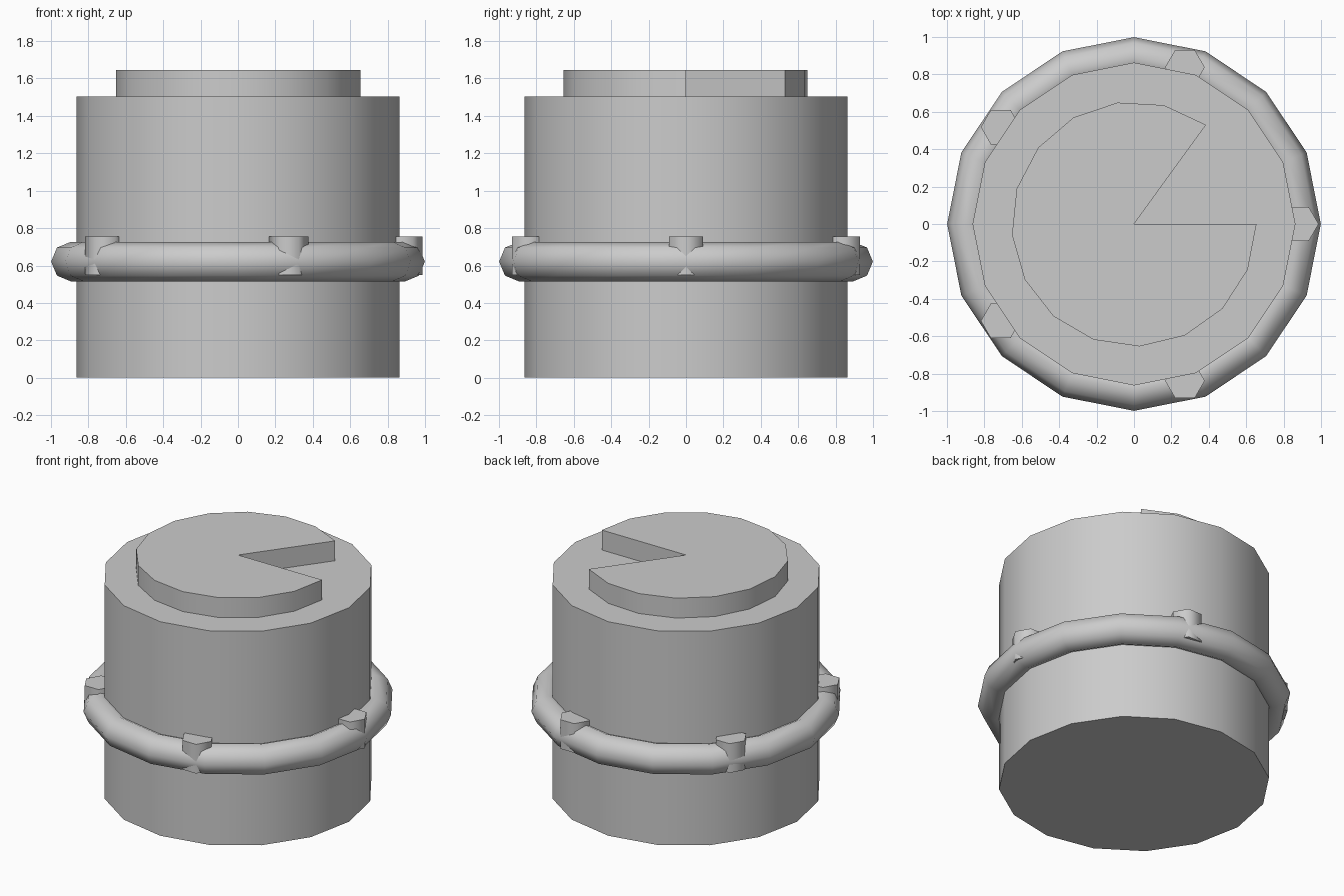
import bpy, bmesh, math

if "Cube" in bpy.data.objects:
    bpy.data.objects.remove(bpy.data.objects["Cube"])

grey = bpy.data.materials.new("light_grey")
grey.diffuse_color = (0.6, 0.6, 0.6, 1)
grey.use_nodes = True
grey.node_tree.nodes["Principled BSDF"].inputs["Base Color"].default_value = grey.diffuse_color


def prism(name, outline, z0, z1, smooth_deg):
    """Extrude a flat counter-clockwise outline from z0 up to z1."""
    bm = bmesh.new()
    base = bm.faces.new([bm.verts.new((x, y, z0)) for x, y in outline])
    top = bmesh.ops.extrude_face_region(bm, geom=[base], use_keep_orig=True)
    for v in top["geom"]:
        if isinstance(v, bmesh.types.BMVert):
            v.co.z = z1
    bmesh.ops.recalc_face_normals(bm, faces=bm.faces)
    return finish(name, bm, smooth_deg)


def finish(name, bm, smooth_deg):
    mesh = bpy.data.meshes.new(name)
    bm.to_mesh(mesh)
    bm.free()
    mesh.materials.append(grey)
    ob = bpy.data.objects.new(name, mesh)
    bpy.context.collection.objects.link(ob)
    bpy.ops.object.select_all(action='DESELECT')
    ob.select_set(True)
    bpy.context.view_layer.objects.active = ob
    bpy.ops.object.shade_smooth_by_angle(angle=math.radians(smooth_deg))
    return ob


def arc(radius, start, end, steps, cx=0, cy=0):
    """steps + 1 points along an arc, angles in degrees."""
    angles = [math.radians(start + (end - start) * i / steps) for i in range(steps + 1)]
    return [(cx + radius * math.cos(a), cy + radius * math.sin(a)) for a in angles]


# Main drum
prism("body", arc(0.863, 0, 360, 16)[:-1], 0, 1.505, 30)

# Raised top disc with an open wedge
prism("top_disc", [(0, 0)] + arc(0.655, 54, 360, 14), 1.505, 1.645, 30)

# Rounded ring around the drum
bm = bmesh.new()
SIDES, RINGS = 8, 16
loops = []
for x, y in arc(1, 0, 360, RINGS)[:-1]:
    loops.append([bm.verts.new((x * r, y * r, z))
                  for r, z in arc(0.106, 0, 360, SIDES, 0.893, 0.621)[:-1]])
for i in range(RINGS):
    a, b = loops[i], loops[(i + 1) % RINGS]
    for j in range(SIDES):
        k = (j + 1) % SIDES
        bm.faces.new((a[j], b[j], b[k], a[k]))
bmesh.ops.recalc_face_normals(bm, faces=bm.faces)
finish("ring", bm, 80)

# Five hexagonal studs set into the ring
for i, (cx, cy) in enumerate(arc(0.881, 0, 360, 5)[:-1]):
    prism(f"stud_{i + 1}", arc(0.106, 0, 360, 6, cx, cy)[:-1], 0.55, 0.755, 65)
